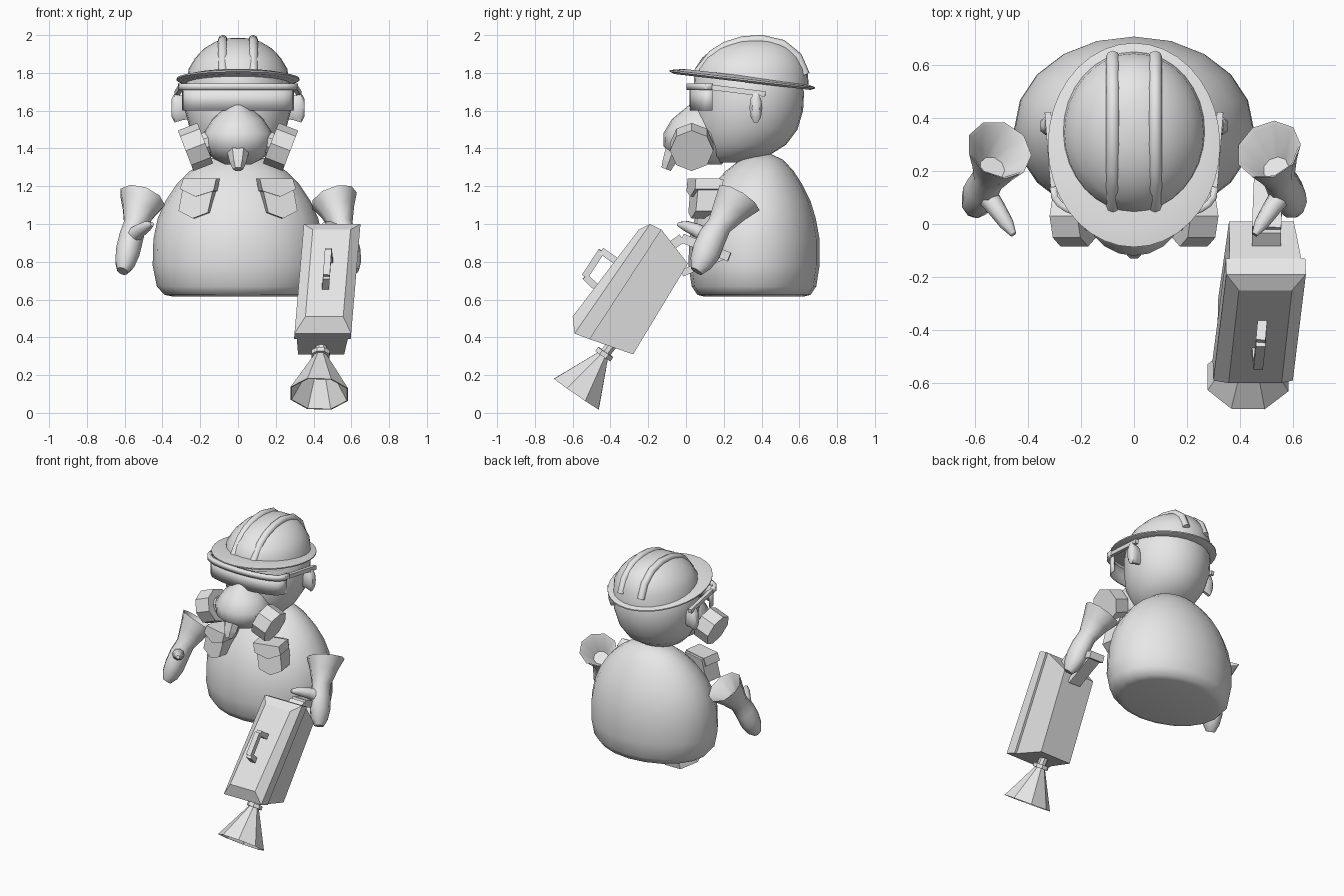
import bpy, bmesh, math
from mathutils import Vector

if "Cube" in bpy.data.objects:
    bpy.data.objects.remove(bpy.data.objects["Cube"])

grey = bpy.data.materials.new("light_grey")
grey.diffuse_color = (0.8, 0.8, 0.8, 1)
grey.use_nodes = True
grey.node_tree.nodes["Principled BSDF"].inputs["Base Color"].default_value = grey.diffuse_color


def finish(name, bm, smooth=None):
    """Turn a bmesh into an object, optionally smooth shaded below an angle."""
    bmesh.ops.recalc_face_normals(bm, faces=bm.faces)
    me = bpy.data.meshes.new(name)
    bm.to_mesh(me)
    bm.free()
    me.materials.append(grey)
    ob = bpy.data.objects.new(name, me)
    bpy.context.collection.objects.link(ob)
    if smooth:
        bpy.ops.object.select_all(action='DESELECT')
        ob.select_set(True)
        bpy.context.view_layer.objects.active = ob
        bpy.ops.object.shade_smooth_by_angle(angle=math.radians(smooth))
    return ob


def loft(name, rings, n, axis=(0, 0, 1), smooth=None, caps=(True, True), turn=0.0):
    """Skin elliptical rings (centre, rx, ry) that lie across one axis."""
    axis = Vector(axis).normalized()
    u = Vector((1, 0, 0)) if abs(axis.x) < 0.8 else Vector((0, 1, 0))
    u = (u - axis * u.dot(axis)).normalized()
    v = axis.cross(u)
    bm = bmesh.new()
    loops = []
    for c, rx, ry in rings:
        loops.append([bm.verts.new(Vector(c) + u * rx * math.cos(a) + v * ry * math.sin(a))
                      for a in (2 * math.pi * i / n + turn for i in range(n))])
    for a, b in zip(loops, loops[1:]):
        for i in range(n):
            j = (i + 1) % n
            bm.faces.new((a[i], a[j], b[j], b[i]))
    if caps[0]:
        bm.faces.new(loops[0])
    if caps[1]:
        bm.faces.new(loops[-1])
    return finish(name, bm, smooth)


def upright(name, rows, n, smooth=60):
    """Loft from rows of (z, y centre, rx, ry)."""
    return loft(name, [((0, y, z), rx, ry) for z, y, rx, ry in rows], n, smooth=smooth)


def skin(name, a, b, smooth=None):
    """Solid between two matching outlines."""
    bm = bmesh.new()
    va, vb = [bm.verts.new(p) for p in a], [bm.verts.new(p) for p in b]
    n = len(va)
    bm.faces.new(va)
    bm.faces.new(vb)
    for i in range(n):
        j = (i + 1) % n
        bm.faces.new((va[i], va[j], vb[j], vb[i]))
    return finish(name, bm, smooth)


def bar(name, a, b, rx, ry, n=4):
    a, b = Vector(a), Vector(b)
    k = math.sqrt(2) if n == 4 else 1
    return loft(name, [(a, rx * k, ry * k), (b, rx * k, ry * k)], n, b - a, turn=math.pi / n)


def smoothed(ob, levels=1):
    m = ob.modifiers.new("round", 'SUBSURF')
    m.levels = m.render_levels = levels
    return ob


# Rounded body
upright("body", [(.615, .36, .34, .26), (.625, .36, .39, .30), (.67, .36, .43, .33),
                 (.78, .36, .452, .347), (.92, .362, .448, .345), (1.03, .367, .425, .32),
                 (1.12, .372, .385, .288), (1.21, .38, .325, .235), (1.28, .39, .255, .18),
                 (1.34, .40, .17, .115), (1.37, .41, .06, .04)], 20)

# Head
upright("head", [(1.325, .22, .06, .07), (1.36, .27, .15, .165), (1.42, .305, .21, .225),
                 (1.5, .32, .255, .27), (1.6, .335, .28, .285), (1.7, .34, .285, .285),
                 (1.8, .33, .26, .26), (1.86, .34, .19, .2)], 28)

# Helmet dome
upright("helmet_dome", [(1.73, .345, .272, .305), (1.82, .345, .262, .298), (1.88, .35, .226, .265),
                        (1.93, .36, .178, .215), (1.965, .365, .12, .15), (1.982, .37, .055, .075),
                        (1.986, .37, .01, .01)], 32)

# Helmet brim, sloping down to the back
brim = upright("helmet_brim", [(1.752, .298, .30, .36), (1.762, .298, .325, .385),
                               (1.770, .298, .325, .385), (1.785, .298, .26, .31)], 36, 40)
for v in brim.data.vertices:
    v.co.z -= .117 * (v.co.y - .298)

# Helmet ridges running front to back
for s in (-1, 1):
    cu = bpy.data.curves.new("helmet_ridge", 'CURVE')
    cu.dimensions = '3D'
    cu.bevel_depth, cu.bevel_resolution, cu.use_fill_caps = .026, 2, True
    path = [(.065, 1.80), (.14, 1.895), (.21, 1.94), (.3, 1.968), (.4, 1.975),
            (.51, 1.95), (.59, 1.885), (.63, 1.79)]
    sp = cu.splines.new('POLY')
    sp.points.add(len(path) - 1)
    for p, (y, z) in zip(sp.points, path):
        p.co = (s * .08, y, z, 1)
    sp.use_smooth = True
    cu.materials.append(grey)
    bpy.context.collection.objects.link(bpy.data.objects.new("helmet_ridge", cu))


# Goggles: curved visor and thicker top rim
def band(name, z0, z1, rx, depth, thick):
    bm = bmesh.new()
    cols = []
    for i in range(17):
        a = math.pi * (i / 16 - .5)
        x, y = rx * math.sin(a), .14 - depth * math.cos(a) ** .7 if i % 16 else .14
        cols.append([bm.verts.new((x, y, z)) for z in (z0, z1)])
    for a, b in zip(cols, cols[1:]):
        bm.faces.new((a[0], b[0], b[1], a[1]))
    ob = finish(name, bm, 40)
    m = ob.modifiers.new("thickness", 'SOLIDIFY')
    m.thickness, m.offset = thick, 0


band("visor", 1.60, 1.72, .29, .115, .012)
band("visor_rim", 1.71, 1.745, .305, .125, .025)

# Breathing mask and its outlet
upright("mask", [(1.315, .11, .07, .08), (1.345, .08, .13, .13), (1.41, .06, .178, .178),
                 (1.48, .06, .185, .18), (1.555, .07, .135, .145), (1.62, .1, .065, .095),
                 (1.667, .13, .01, .07)], 20)
loft("mask_outlet", [((0, -.06, 1.41), .065, .05), ((0, -.09, 1.33), .045, .04),
                     ((0, -.105, 1.29), .028, .03)], 6, (0, -.35, -1))

for s in (-1, 1):
    # Goggle arms, ears and mask filters
    bar("goggle_arm", (s * .30, .10, 1.728), (s * .325, .42, 1.688), .012, .014)
    ear = loft("ear", [((s * x, .37, 1.615), a, b) for x, a, b in
                       ((.25, .02, .06), (.30, .03, .07), (.335, .034, .082), (.352, .02, .05))],
               10, (s, 0, 0), 50)
    c, d = Vector((s * .225, .03, 1.408)), Vector((s * .93, 0, -.36))
    loft("mask_filter", [(c - d * .056, .115, .115), (c + d * .056, .115, .115)], 8, d)
    bar("filter_joint", c - d * .12, c, .06, .06, 8)

    # Chest pockets with pointed flaps
    def pocket(name, outline, front):
        pts = [Vector((s * x, .05 - (1.24 - z) * .14 + .25 * (x - .21) - front, z)) for x, z in outline]
        skin(name, pts, [p + Vector((s * -.02, .13, 0)) for p in pts])
    pocket("pocket", [(.12, 1.235), (.285, 1.235), (.315, 1.07), (.24, 1.03), (.16, 1.06)], 0)
    pocket("pocket_flap", [(.115, 1.24), (.29, 1.24), (.307, 1.185), (.225, 1.145), (.13, 1.175)], .018)

    # Gloves with flared hollow cuffs
    ax = (s * .09, -.15, -.24)
    loft("glove", [((s * x, y, z), a, b) for x, y, z, a, b in (
        (.535, .21, 1.04, .05, .05), (.51, .275, 1.125, .115, .115), (.508, .28, 1.133, .127, .127),
        (.527, .23, 1.07, .092, .097), (.547, .175, .99, .062, .066), (.568, .135, .92, .066, .076),
        (.585, .105, .85, .066, .078), (.60, .075, .79, .055, .062), (.612, .055, .75, .03, .035))],
        9, ax, 45)
    loft("thumb", [((s * x, y, z), r, r) for x, y, z, r in (
        (.565, .12, .93, .045), (.52, .06, .965, .036), (.48, .0, .99, .028), (.455, -.04, 1.0, .012))],
        8, (s * -.11, -.16, .07), 60)


# Sprayer tank: leaning box with tapered back and bevelled lid
def tank_x(z, w):
    return .45 + .085 * (z - .43) + w


def slab(name, sections):
    a, b = [[(tank_x(z, w * h), y, z) for h, y, z in
             ((-1, *top), (1, *top), (1, *low), (-1, *low))] for top, low, w in sections]
    skin(name, a, b)


slab("tank", [((.01, .79), (-.28, .31), .122), ((-.13, .97), (-.51, .39), .135)])
slab("tank_lid", [((-.13, .97), (-.51, .39), .15), ((-.19, 1.0), (-.59, .42), .15)])
slab("lid_panel", [((-.19, 1.0), (-.59, .42), .15), ((-.25, .97), (-.60, .51), .10)])

# Lid handle
hp = [(.462, -.46, .65), (.468, -.535, .722), (.478, -.447, .858), (.485, -.365, .80)]
for a, b in zip(hp, hp[1:]):
    bar("lid_handle", a, b, .018, .018)

# Rear grip held by the hand
gp = [(.50, -.10, .87), (.50, -.02, .925), (.51, .23, .825)]
for a, b in zip(gp, gp[1:]):
    bar("rear_grip", a, b, .055, .024)
bar("rear_grip_foot", (.51, .21, .835), (.50, -.02, .74), .045, .018)

# Nozzle: neck, collar and open eight sided horn
bar("nozzle_neck", (.443, -.37, .39), (.438, -.44, .30), .03, .03, 8)
bar("nozzle_collar", (.438, -.425, .322), (.437, -.44, .30), .052, .052, 8)
tip, mouth = Vector((.437, -.435, .31)), Vector((.43, -.58, .10))
loft("nozzle_horn", [(tip, .03, .03), (mouth, .165, .155), (mouth, .158, .148),
                     (tip.lerp(mouth, .12), .035, .035)], 8, mouth - tip, turn=math.pi / 8)
